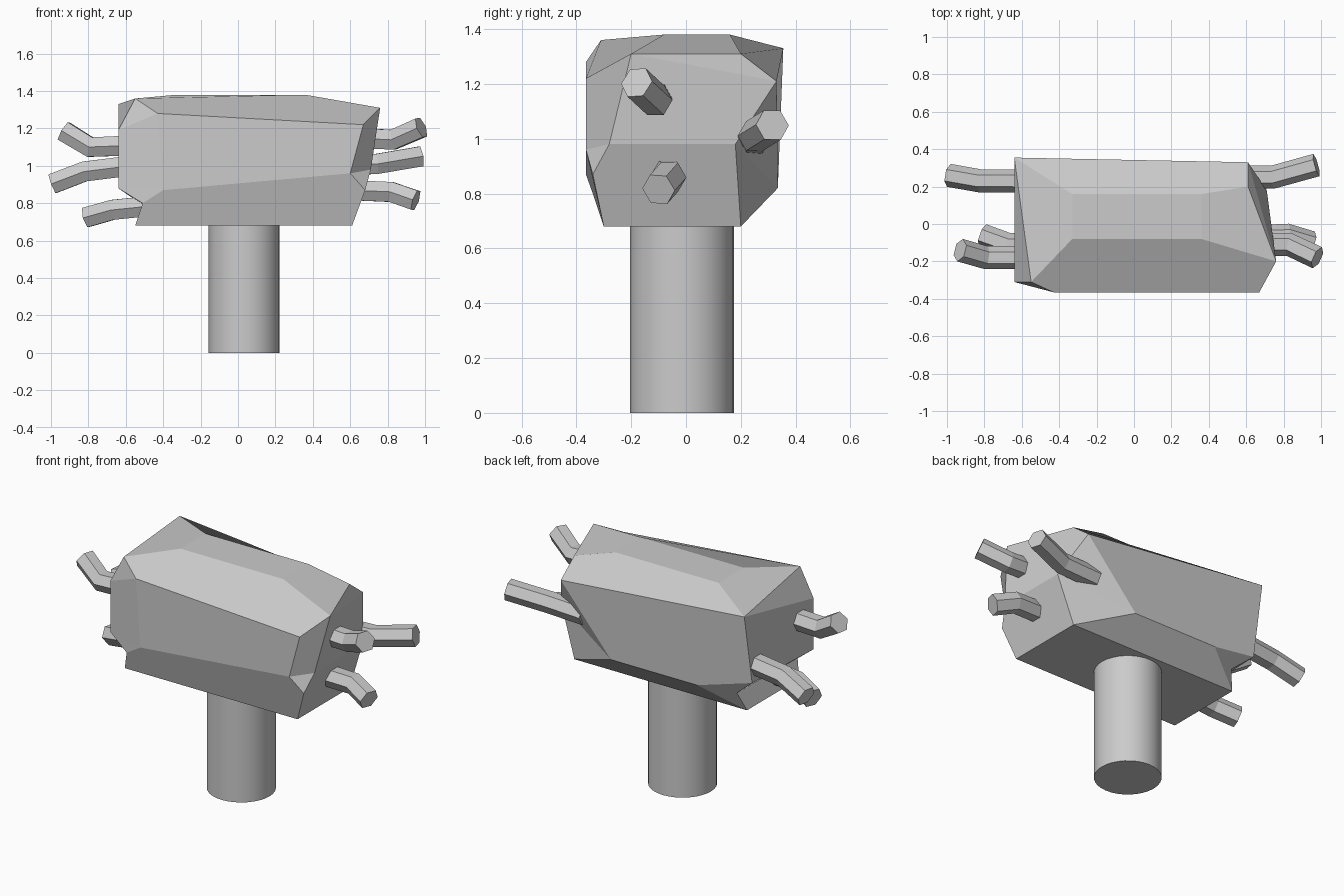
import bpy, bmesh

if "Cube" in bpy.data.objects:
    bpy.data.objects.remove(bpy.data.objects["Cube"])

# Faceted body: named corner points
P = {
    'a': (-.33, -.08, 1.38), 'b': (.36, -.08, 1.38), 'c': (.36, .16, 1.38), 'd': (-.33, .16, 1.38),
    'T': (-.55, -.31, 1.36), 'L': (-.43, -.365, 1.28), 'C': (.67, -.365, 1.22), 'A': (.76, -.2, 1.31),
    'U': (.61, .2, 1.31), 'D': (.61, .33, 1.21), 'B': (-.64, .355, 1.33), 'E': (-.64, -.31, 1.19),
    'S': (-.40, -.365, .87), 'P': (.60, -.365, .96), 'Q': (.68, -.34, .87), 'R': (.71, -.28, .98),
    'V': (.71, .18, .98), 'W': (.27, .335, .82), 'X': (-.31, .335, .82), 'Y': (-.64, .28, .90),
    'F': (-.64, -.31, .88), 'G': (-.51, -.34, .80), 'H': (-.51, .24, .79),
    '1': (-.55, -.30, .68), '2': (.61, -.30, .68), '3': (.61, .20, .68), '4': (-.55, .20, .68),
}
FACES = ("abcd TadB aTLCAb bAUc cUDBd AUD ADVR CARP PRQ LCPS TEL LSFE TBE EBYF FSG FYHG "
         "GH41 SG12QP RV32Q DVW VW3 DBYXW XYH4 WX43 1234").split()
bm = bmesh.new()
verts = {k: bm.verts.new(co) for k, co in P.items()}
for f in FACES:
    bm.faces.new([verts[k] for k in f])
bmesh.ops.recalc_face_normals(bm, faces=bm.faces)
mesh = bpy.data.meshes.new("body")
bm.to_mesh(mesh)
bm.free()
bpy.context.collection.objects.link(bpy.data.objects.new("body", mesh))

# Round post under the body
bpy.ops.mesh.primitive_cylinder_add(vertices=32, radius=.19, depth=.74, location=(.033, -.015, .37))
bpy.context.object.name = "post"
bpy.ops.object.shade_smooth_by_angle()


def stub(name, points, radius=.062):
    """Six-sided bent rod with flat ends."""
    cu = bpy.data.curves.new(name, 'CURVE')
    cu.dimensions = '3D'
    cu.bevel_depth = radius
    cu.bevel_resolution = 1
    cu.use_fill_caps = True
    sp = cu.splines.new('POLY')
    sp.use_smooth = False
    sp.points.add(len(points) - 1)
    for p, co in zip(sp.points, points):
        p.co = (*co, 1)
    ob = bpy.data.objects.new(name, cu)
    bpy.context.collection.objects.link(ob)
    bpy.ops.object.select_all(action='DESELECT')
    ob.select_set(True)
    bpy.context.view_layer.objects.active = ob
    bpy.ops.object.convert(target='MESH')


# Bent rods at both ends
stub("right_rod_upper", [(.6, -.11, 1.15), (.83, -.11, 1.14), (.98, -.18, 1.205)])
stub("right_rod_back", [(.5, .25, 1.0), (.74, .25, 1.01), (.975, .315, 1.05)])
stub("right_rod_lower", [(.6, -.07, .87), (.82, -.06, .86), (.95, -.10, .815)])
stub("left_rod_upper", [(-.55, -.18, 1.11), (-.79, -.18, 1.10), (-.93, -.14, 1.185)])
stub("left_rod_back", [(-.5, .23, 1.01), (-.82, .23, .97), (-.99, .26, .905)])
stub("left_rod_lower", [(-.42, -.11, .79), (-.67, -.11, .765), (-.81, -.06, .725)])
